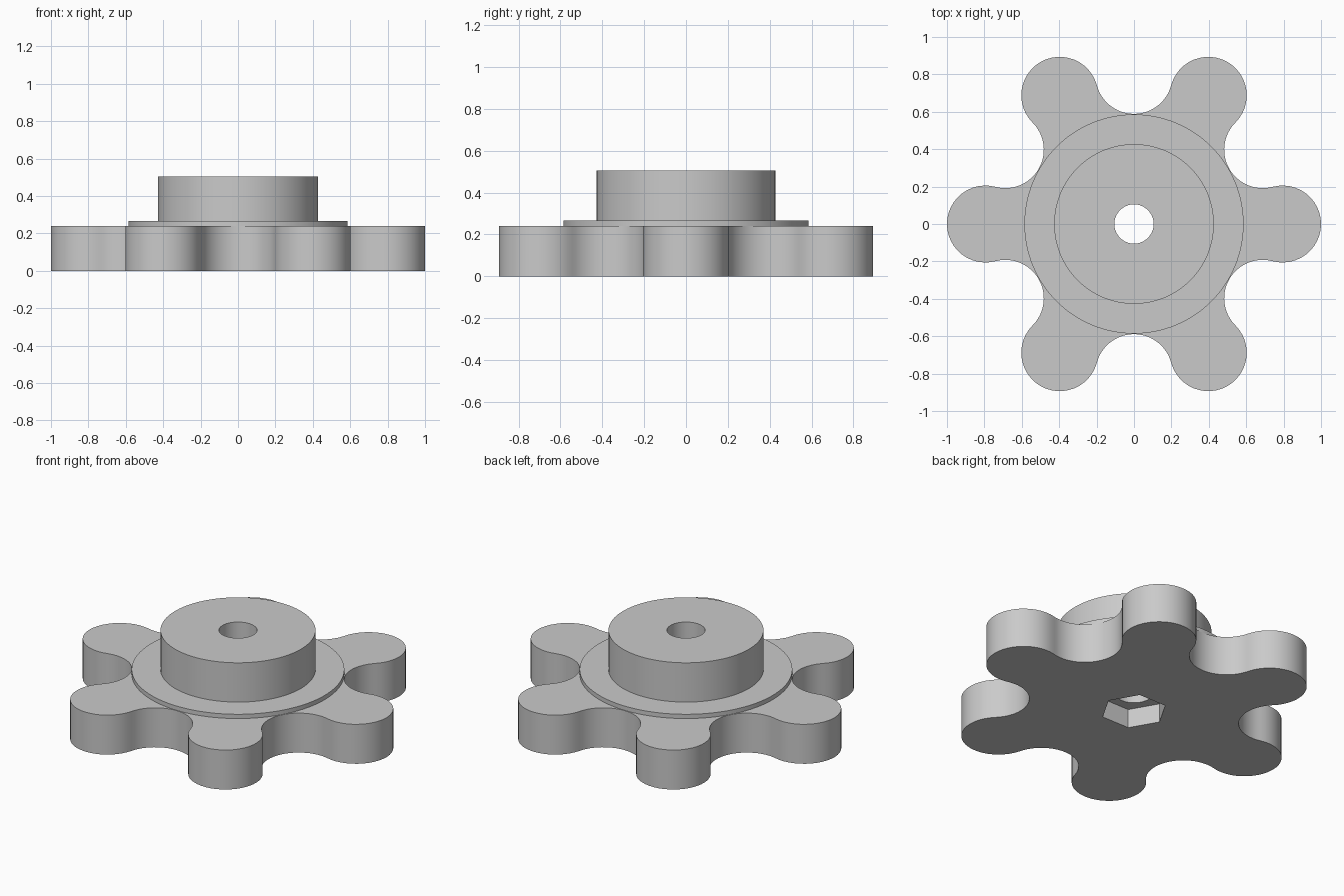
import bpy
import bmesh
from math import cos, sin, pi, radians
from mathutils import Vector

cube = bpy.data.objects.get("Cube")
if cube:
    bpy.data.objects.remove(cube, do_unlink=True)

GREY = (0.59, 0.59, 0.59, 1.0)
material = bpy.data.materials.new("plain grey")
material.use_nodes = True
material.diffuse_color = GREY
material.node_tree.nodes["Principled BSDF"].inputs["Base Color"].default_value = GREY


def prism(name, outline, bottom, top):
    """Extrude a flat outline between two heights."""
    bm = bmesh.new()
    face = bm.faces.new([bm.verts.new((p.x, p.y, bottom)) for p in outline])
    lifted = bmesh.ops.extrude_face_region(bm, geom=[face], use_keep_orig=True)["geom"]
    for v in lifted:
        if isinstance(v, bmesh.types.BMVert):
            v.co.z = top
    bmesh.ops.recalc_face_normals(bm, faces=bm.faces)
    mesh = bpy.data.meshes.new(name)
    bm.to_mesh(mesh)
    bm.free()
    mesh.materials.append(material)
    obj = bpy.data.objects.new(name, mesh)
    bpy.context.collection.objects.link(obj)
    return obj


def circle(radius, sides):
    return [Vector((radius * cos(2 * pi * i / sides), radius * sin(2 * pi * i / sides)))
            for i in range(sides)]


def star_outline(lobes=6, steps=24):
    """Equal tangent arcs, alternating round lobes and round valleys."""
    half = pi / (2 * lobes)
    ring = 1 / (1 + sin(half))
    radius = ring * sin(half)
    points = []
    for k in range(2 * lobes):
        mid = 2 * half * k
        centre = Vector((cos(mid), sin(mid))) * ring
        # Lobes sweep around the outside, valleys around the inside
        start = mid - pi / 2 - half
        sweep = pi + 2 * half if k % 2 == 0 else 2 * half - pi
        for i in range(steps):
            a = start + sweep * i / steps
            points.append(centre + Vector((cos(a), sin(a))) * radius)
    return points


def combine(target, other, operation):
    mod = target.modifiers.new(operation.lower(), "BOOLEAN")
    mod.operation = operation
    mod.solver = "EXACT"
    mod.object = other
    other.hide_render = True
    bpy.context.view_layer.objects.active = target
    bpy.ops.object.modifier_apply(modifier=mod.name)
    bpy.data.objects.remove(other, do_unlink=True)


# Lobed grip with the collar and hub on top
knob = prism("star_knob", star_outline(), 0, 0.24)
combine(knob, prism("collar", circle(0.586, 128), 0.15, 0.266), "UNION")
combine(knob, prism("hub", circle(0.427, 128), 0.18, 0.505), "UNION")

# Through bore and hexagonal nut pocket underneath
combine(knob, prism("bore_cutter", circle(0.105, 64), -0.2, 0.8), "DIFFERENCE")
combine(knob, prism("nut_pocket_cutter", circle(0.183, 6), -0.2, 0.115), "DIFFERENCE")

# Smooth curved walls, sharp rims
bpy.ops.object.select_all(action="DESELECT")
knob.select_set(True)
bpy.context.view_layer.objects.active = knob
bpy.ops.object.shade_smooth_by_angle(angle=radians(30))
